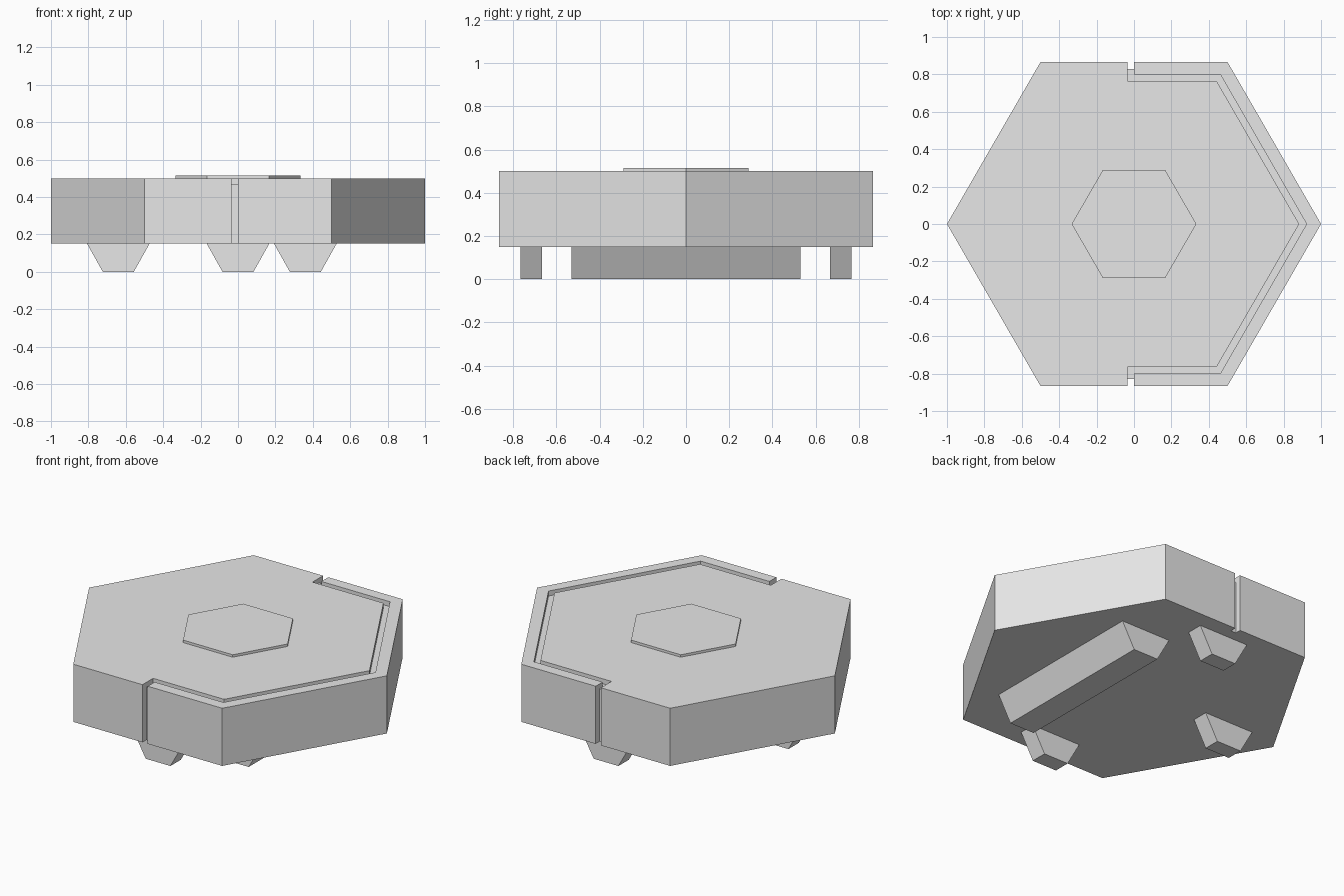
import bpy
from math import cos, sin, pi, sqrt

cube = bpy.data.objects.get("Cube")
if cube:
    bpy.data.objects.remove(cube, do_unlink=True)

grey = bpy.data.materials.new("light_grey")
grey.use_nodes = True
colour = (0.8, 0.8, 0.8, 1)
grey.diffuse_color = colour
grey.node_tree.nodes["Principled BSDF"].inputs["Base Color"].default_value = colour


def prism(name, low, high):
    """Solid joining two matching counter-clockwise rings of 3D points."""
    n = len(low)
    faces = [tuple(reversed(range(n))), tuple(range(n, 2 * n))]
    faces += [(i, (i + 1) % n, n + (i + 1) % n, n + i) for i in range(n)]
    mesh = bpy.data.meshes.new(name)
    mesh.from_pydata(low + high, [], faces)
    mesh.materials.append(grey)
    obj = bpy.data.objects.new(name, mesh)
    bpy.context.collection.objects.link(obj)
    return obj


def upright(name, outline, z0, z1):
    return prism(name, [(x, y, z0) for x, y in outline],
                 [(x, y, z1) for x, y in outline])


def hexagon(r):
    return [(r * cos(i * pi / 3), r * sin(i * pi / 3)) for i in range(6)]


def cut(target, cutter):
    cutter.hide_render = True
    mod = target.modifiers.new("cut", "BOOLEAN")
    mod.operation = "DIFFERENCE"
    mod.solver = "EXACT"
    mod.object = cutter
    bpy.context.view_layer.objects.active = target
    bpy.ops.object.modifier_apply(modifier=mod.name)
    bpy.data.objects.remove(cutter, do_unlink=True)


# Hexagonal body and raised centre plate
BOTTOM, TOP = 0.15, 0.5
body = upright("body", hexagon(1), BOTTOM, TOP)
upright("centre_plate", hexagon(1 / 3), TOP, TOP + 0.015)

# Shallow groove around the left half, open to the front and back edges
SLOT = -0.035
inner, outer = 0.883, 0.923
a_in, a_out = inner * sqrt(3) / 2, outer * sqrt(3) / 2
half_in = [(SLOT, a_in), (inner / 2, a_in), (inner, 0)]
half_out = [(SLOT, 0.9), (0, 0.9), (0, a_out), (outer / 2, a_out), (outer, 0)]


def both_sides(half):
    return half + [(x, -y) for x, y in reversed(half[:-1])]


groove = list(reversed(both_sides(half_out))) + both_sides(half_in)
cut(body, upright("groove_cutter", groove, TOP - 0.03, TOP + 0.1))

# Full-height slots in the front and back walls
for y0, y1 in ((-0.95, -0.83), (0.83, 0.95)):
    outline = [(SLOT, y0), (0, y0), (0, y1), (SLOT, y1)]
    cut(body, upright("slot_cutter", outline, 0, 1))


# Tapered feet: one long bar and three short blocks
def foot(name, x, y, length):
    def ring(half, z):
        h = length / 2
        return [(x - half, y - h, z), (x + half, y - h, z),
                (x + half, y + h, z), (x - half, y + h, z)]
    prism(name, ring(0.083, 0), ring(0.167, BOTTOM))


foot("long_foot", 0.36, 0, 1.06)
foot("front_foot", 0, -0.717, 0.1)
foot("back_foot", 0, 0.717, 0.1)
foot("right_foot", -0.64, 0, 0.1)
